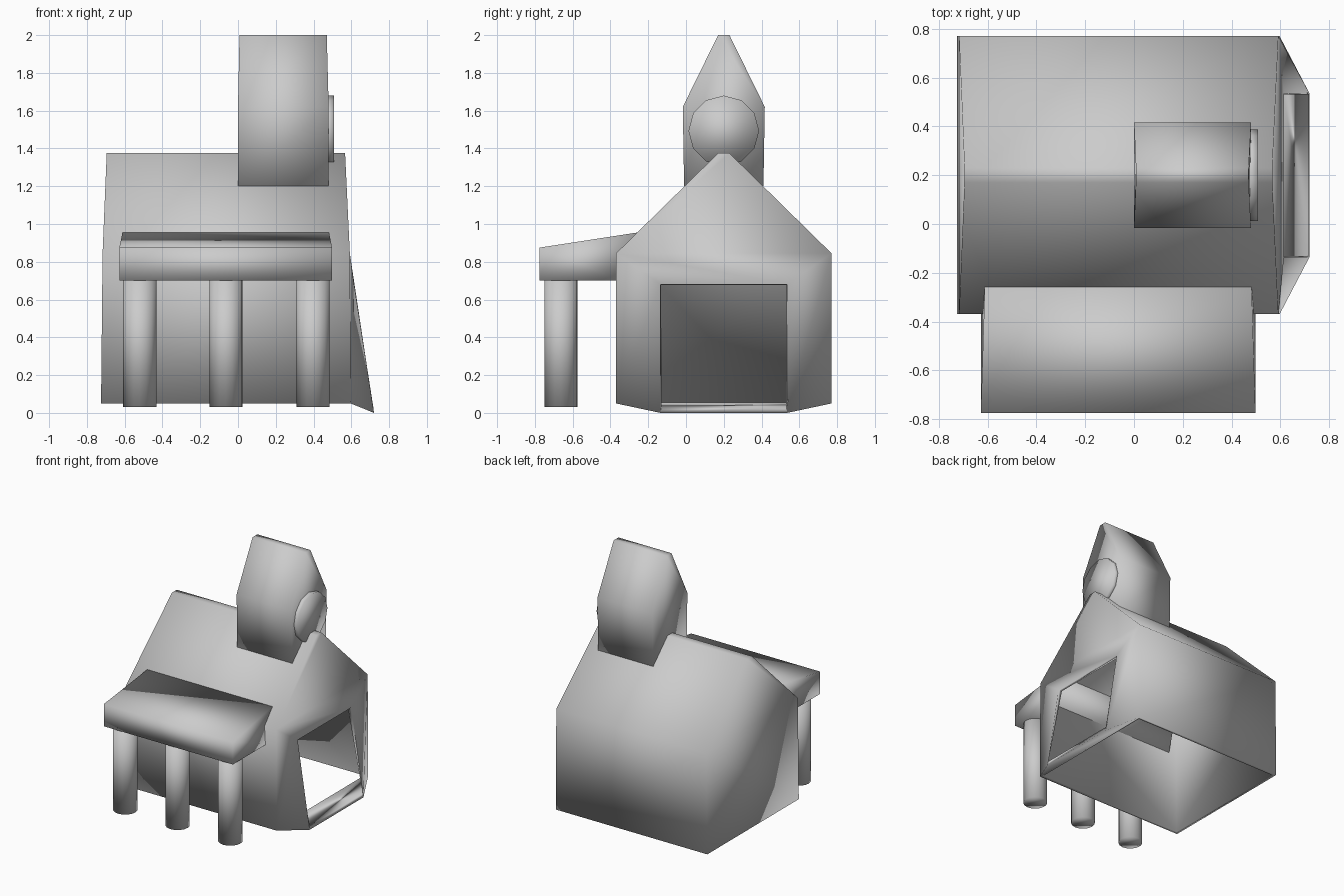
import bpy, bmesh, math
from mathutils import Matrix

if "Cube" in bpy.data.objects:
    bpy.data.objects.remove(bpy.data.objects["Cube"])


def finish(name, bm):
    bmesh.ops.recalc_face_normals(bm, faces=bm.faces)
    for f in bm.faces:
        f.smooth = True
    me = bpy.data.meshes.new(name)
    bm.to_mesh(me)
    bm.free()
    ob = bpy.data.objects.new(name, me)
    bpy.context.collection.objects.link(ob)
    return ob


def loft(bm, profile, closed=True):
    """Profile rows are (x_left, x_right, y, z), swept along x."""
    a = [bm.verts.new((p[0], p[2], p[3])) for p in profile]
    b = [bm.verts.new((p[1], p[2], p[3])) for p in profile]
    n = len(profile)
    for i in range(n if closed else n - 1):
        j = (i + 1) % n
        bm.faces.new((a[i], a[j], b[j], b[i]))
    return a, b


def prism(name, profile):
    bm = bmesh.new()
    a, b = loft(bm, profile)
    bm.faces.new(a)
    bm.faces.new(b[::-1])
    return finish(name, bm)


def cylinder(name, radius, depth, sides, loc, rot=Matrix()):
    bm = bmesh.new()
    bmesh.ops.create_cone(bm, cap_ends=True, segments=sides, radius1=radius,
                          radius2=radius, depth=depth,
                          matrix=Matrix.Translation(loc) @ rot)
    return finish(name, bm)


# House shell: open bottom, right wall flares out to a leaning doorway
bm = bmesh.new()
a, b = loft(bm, [(-.725, .597, -.37, .05), (-.717, .592, -.37, .845),
                 (-.695, .567, .17, 1.375), (-.695, .567, .23, 1.375),
                 (-.717, .592, .77, .845), (-.725, .597, .77, .05)], closed=False)
bm.faces.new((a[0], a[1], a[4], a[5]))
bm.faces.new(a[1:5])
door = [bm.verts.new(c) for c in ((.72, -.135, 0), (.615, -.135, .68),
                                  (.615, .535, .68), (.72, .535, 0))]
bm.faces.new(b[1:5])
outer = [b[0], b[1], b[4], b[5]]
for i in range(4):
    j = (i + 1) % 4
    bm.faces.new((outer[i], outer[j], door[j], door[i]))
house = finish("house_shell", bm)
# Guarantee outward normals so that the wall thickness goes inward
if house.data.polygons[0].normal.y > 0:
    house.data.flip_normals()
wall = house.modifiers.new("wall_thickness", 'SOLIDIFY')
wall.thickness = .03
wall.offset = -1

# Bell tower on the ridge
prism("tower", [(0, .48, -.01, 1.2), (0, .48, -.017, 1.62), (.008, .47, .17, 2),
                (.008, .47, .23, 2), (0, .48, .417, 1.62), (0, .48, .41, 1.2)])

# Round plate on the tower
cylinder("tower_disc", .187, .05, 12, (.484, .2, 1.493),
         Matrix.Rotation(math.pi / 2, 4, 'Y'))

# Porch roof
prism("porch_roof", [(-.628, .498, -.775, .7), (-.628, .498, -.775, .875),
                     (-.612, .482, -.257, .955), (-.628, .498, -.345, .7)])

# Porch columns
for i, x in enumerate((-.52, -.064, .397)):
    cylinder(f"porch_column_{i + 1}", .088, .68, 16, (x, -.662, .37))
